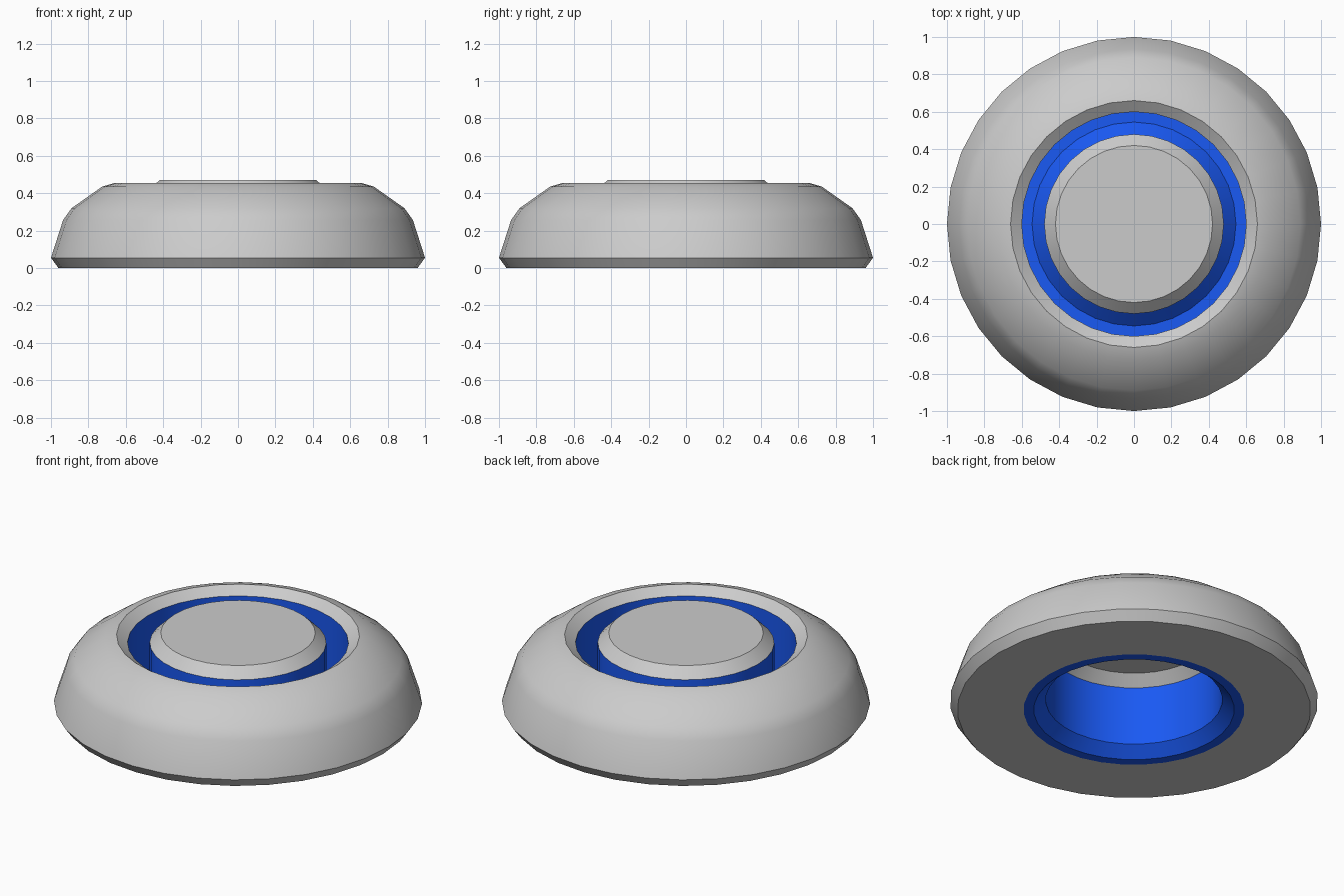
import bpy, bmesh, math

if "Cube" in bpy.data.objects:
    bpy.data.objects.remove(bpy.data.objects["Cube"])

SIDES = 32


def lathe(name, profile, closed=False, cap=False, color=None):
    """Spin a (radius, z) profile around the z axis into one object."""
    bm = bmesh.new()
    rings = []
    for r, z in profile:
        rings.append([bm.verts.new((r * math.cos(2 * math.pi * i / SIDES),
                                    r * math.sin(2 * math.pi * i / SIDES), z))
                      for i in range(SIDES)])
    pairs = list(zip(rings, rings[1:]))
    if closed:
        pairs.append((rings[-1], rings[0]))
    for a, b in pairs:
        for i in range(SIDES):
            j = (i + 1) % SIDES
            bm.faces.new((a[i], a[j], b[j], b[i]))
    if cap:
        bm.faces.new(rings[-1])
    mesh = bpy.data.meshes.new(name)
    bm.to_mesh(mesh)
    bm.free()
    obj = bpy.data.objects.new(name, mesh)
    bpy.context.collection.objects.link(obj)
    if color:
        mat = bpy.data.materials.new(name + "_blue")
        mat.diffuse_color = color
        mat.use_nodes = True
        mat.node_tree.nodes["Principled BSDF"].inputs["Base Color"].default_value = mat.diffuse_color
        mesh.materials.append(mat)
    bpy.ops.object.select_all(action='DESELECT')
    obj.select_set(True)
    bpy.context.view_layer.objects.active = obj
    bpy.ops.object.shade_smooth_by_angle(angle=math.radians(30))
    return obj


# Grey domed housing: underside, lower chamfer, dome, inner rim chamfer
lathe("housing", [(0.60, 0), (0.96, 0), (1.0, 0.055), (0.935, 0.257),
                  (0.89, 0.32), (0.727, 0.435), (0.66, 0.455), (0.60, 0.412)])

# Blue groove: outer wall, floor, sloped foot and the button's stem
lathe("groove", [(0.60, 0.412), (0.60, 0), (0.545, 0), (0.48, 0.06), (0.48, 0.412)],
      color=(0.01, 0.1, 0.9, 1))

# Grey centre button: chamfer and flat top, hollow below
lathe("button", [(0.48, 0.412), (0.42, 0.47)], cap=True)
